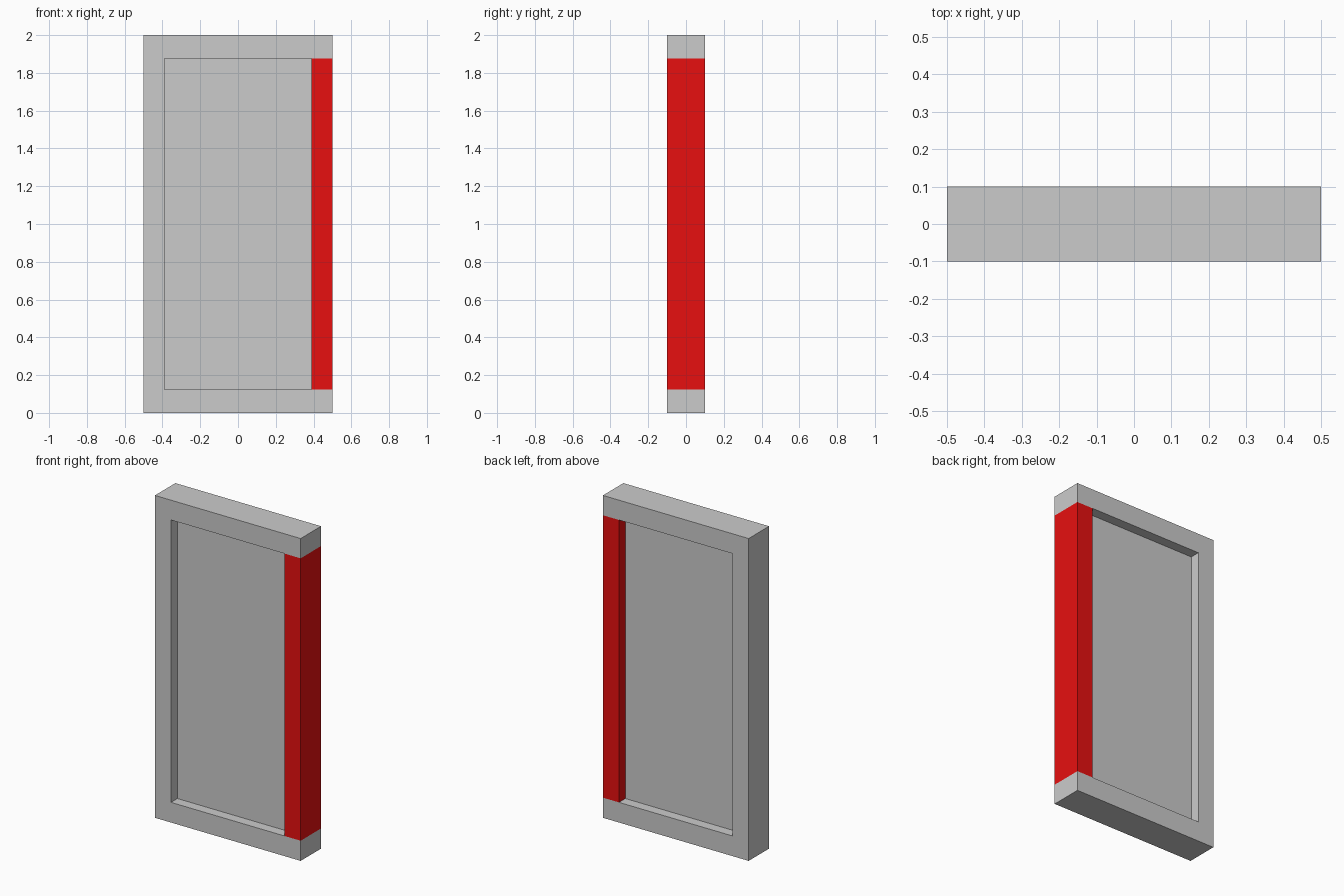
import bpy, bmesh

if "Cube" in bpy.data.objects:
    bpy.data.objects.remove(bpy.data.objects["Cube"])

HALF_W, HALF_D, HEIGHT = 0.5, 0.1, 2.0     # outer door size
IN_X, IN_LOW, IN_HIGH = 0.39, 0.125, 1.877  # panel opening
PANEL_D = 0.0375                            # half thickness of panel


def extrude_outline(name, outline, half_depth):
    """Extrude an x-z outline symmetrically along y."""
    bm = bmesh.new()
    face = bm.faces.new([bm.verts.new((x, -half_depth, z)) for x, z in outline])
    geom = bmesh.ops.extrude_face_region(bm, geom=[face])["geom"]
    verts = [g for g in geom if isinstance(g, bmesh.types.BMVert)]
    bmesh.ops.translate(bm, verts=verts, vec=(0, 2 * half_depth, 0))
    bmesh.ops.recalc_face_normals(bm, faces=bm.faces)
    mesh = bpy.data.meshes.new(name)
    bm.to_mesh(mesh)
    bm.free()
    obj = bpy.data.objects.new(name, mesh)
    bpy.context.collection.objects.link(obj)
    return obj


def rect(x0, x1, z0, z1):
    return [(x0, z0), (x1, z0), (x1, z1), (x0, z1)]


# Grey frame: left stile with full-width top and bottom rails
extrude_outline("door_frame", [
    (-HALF_W, 0), (HALF_W, 0), (HALF_W, IN_LOW), (-IN_X, IN_LOW),
    (-IN_X, IN_HIGH), (HALF_W, IN_HIGH), (HALF_W, HEIGHT), (-HALF_W, HEIGHT),
], HALF_D)

# Recessed centre panel
extrude_outline("door_panel", rect(-IN_X, IN_X, IN_LOW, IN_HIGH), PANEL_D)

# Red right stile between the rails
stile = extrude_outline("red_stile", rect(IN_X, HALF_W, IN_LOW, IN_HIGH), HALF_D)
red = bpy.data.materials.new("red")
red.diffuse_color = (0.8, 0.005, 0.005, 1)
red.use_nodes = True
red.node_tree.nodes["Principled BSDF"].inputs["Base Color"].default_value = red.diffuse_color
stile.data.materials.append(red)
